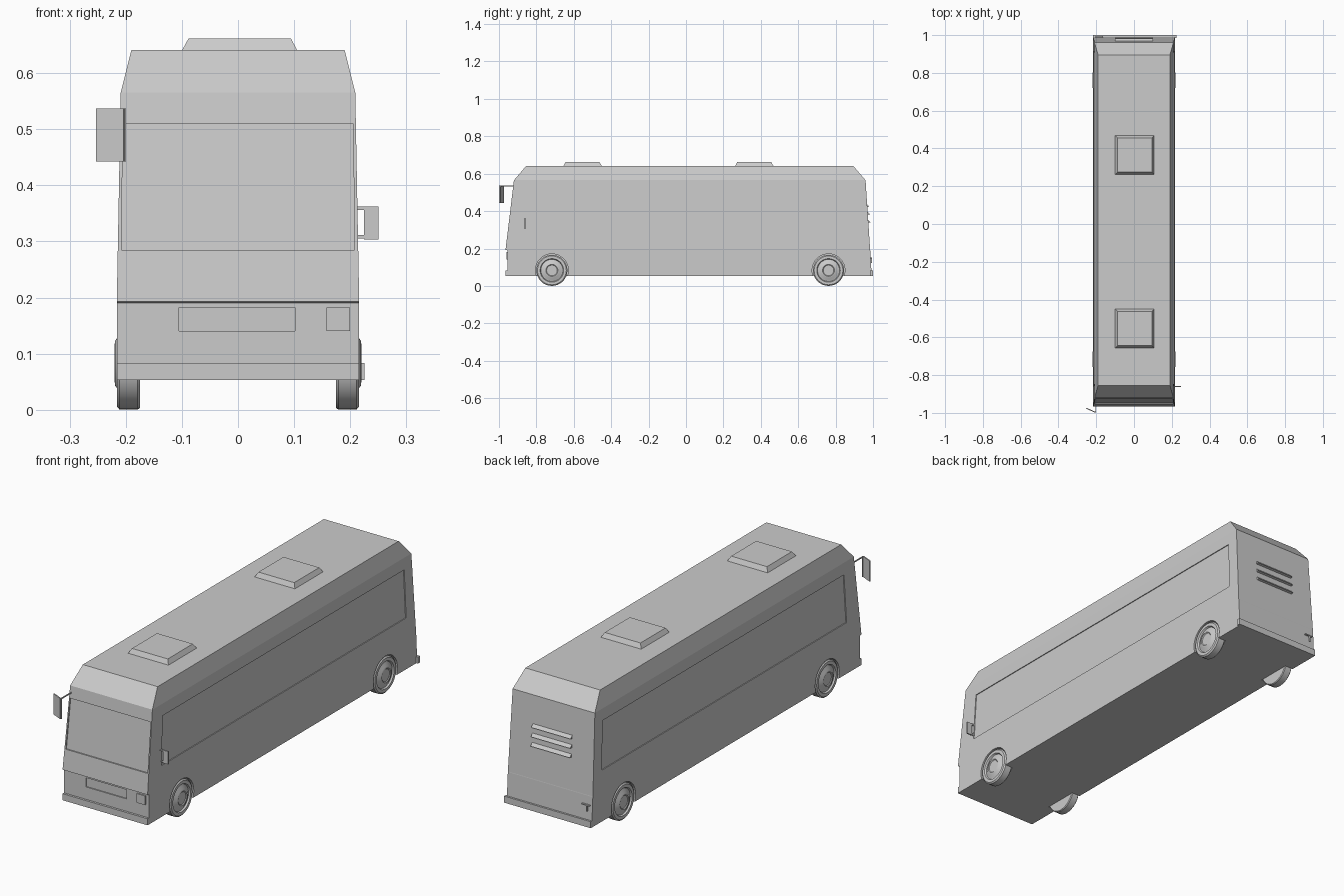
import bpy, bmesh, math
from mathutils import Vector

if "Cube" in bpy.data.objects:
    bpy.data.objects.remove(bpy.data.objects["Cube"])


def make(name, verts, faces):
    bm = bmesh.new()
    vs = [bm.verts.new(v) for v in verts]
    for f in faces:
        bm.faces.new([vs[i] for i in f])
    bmesh.ops.recalc_face_normals(bm, faces=bm.faces)
    me = bpy.data.meshes.new(name)
    bm.to_mesh(me)
    bm.free()
    ob = bpy.data.objects.new(name, me)
    bpy.context.collection.objects.link(ob)
    return ob


def loft(name, rings):
    """Closed solid through equal-sized rings of points."""
    n = len(rings[0])
    faces = [list(range(n)), [(len(rings) - 1) * n + i for i in range(n)]]
    for k in range(len(rings) - 1):
        for i in range(n):
            j = (i + 1) % n
            faces.append([k * n + i, k * n + j, (k + 1) * n + j, (k + 1) * n + i])
    return make(name, [p for r in rings for p in r], faces)


def rect(x0, x1, y0, y1, z):
    return [(x0, y0, z), (x1, y0, z), (x1, y1, z), (x0, y1, z)]


def box(name, x0, x1, y0, y1, z0, z1):
    return loft(name, [rect(x0, x1, y0, y1, z0), rect(x0, x1, y0, y1, z1)])


def slab(name, quad, a, b):
    """Panel: a quad swept from offset a to offset b."""
    return loft(name, [[tuple(Vector(p) + Vector(o)) for p in quad] for o in (a, b)])


def lathe(name, profile, x_sign, y, z, seg=32):
    """Spin (radius, x) pairs about the axle."""
    rings = []
    for r, x in profile:
        rings.append([(x_sign * x, y + r * math.cos(2 * math.pi * i / seg),
                       z + r * math.sin(2 * math.pi * i / seg)) for i in range(seg)])
    return loft(name, rings)


def cut(ob, cutter):
    cutter.hide_render = True
    m = ob.modifiers.new("cut", 'BOOLEAN')
    m.operation, m.solver, m.object = 'DIFFERENCE', 'EXACT', cutter
    bpy.context.view_layer.objects.active = ob
    bpy.ops.object.modifier_apply(modifier=m.name)
    bpy.data.objects.remove(cutter)


# body shell: half width, front y, rear y, height
sections = [(.216, -.955, .993, .053), (.216, -.955, .985, .19), (.216, -.965, .9845, .193),
            (.209, -.92, .96, .565), (.19, -.855, .895, .641)]
body = loft("bus_body", [rect(-w, w, f, r, z) for w, f, r, z in sections])

# recessed windscreen and front plate
screen = [(-.208, -.954, .285), (.208, -.954, .285), (.205, -.927, .51), (-.205, -.927, .51)]
cut(body, slab("cutter", screen, (0, .006, 0), (0, -.05, 0)))
cut(body, box("cutter", -.105, .102, -1, -.95, .14, .182))

# recessed side windows and wheel arches
AXLES, WHEEL_Z = (-.717, .762), .083
for s in (-1, 1):
    win = [(s * .2143, -.86, .287), (s * .2143, .915, .287),
           (s * .210, .907, .51), (s * .210, -.847, .51)]
    cut(body, slab("cutter", win, (-s * .004, 0, 0), (s * .05, 0, 0)))
    for y in AXLES:
        cut(body, lathe("cutter", [(.088, .173), (.088, .25)], s, y, WHEEL_Z))

# wheels with stepped rim and hub
wheel = [(.02, .175), (.08, .175), (.083, .179), (.083, .211), (.077, .216), (.063, .216),
         (.059, .209), (.053, .210), (.04, .219), (.032, .22), (.028, .217), (.01, .217)]
for s, side in ((-1, "left"), (1, "right")):
    for y, end in zip(AXLES, ("front", "rear")):
        w = lathe(f"{end}_{side}_wheel", wheel, s, y, WHEEL_Z)
        bpy.ops.object.select_all(action='DESELECT')
        w.select_set(True)
        bpy.context.view_layer.objects.active = w
        bpy.ops.object.shade_smooth_by_angle(angle=math.radians(30))

# roof hatches
for name, y in (("front_hatch", -.553), ("rear_hatch", .365)):
    loft(name, [rect(.003 - h, .003 + h, y - h, y + h, z) for h, z in ((.103, .64), (.091, .662))])

# bumpers and front tow cover
box("front_bumper", -.216, .216, -.965, -.94, .053, .083)
box("rear_bumper", -.216, .225, .985, 1.0, .053, .083)
box("front_cover", .158, .2, -.961, -.95, .14, .182)

# rear louvres: sloping wedges
for i in range(3):
    z = .42 - i * .042
    y = .985 - (z - .193) * .066
    tri = [(y - .01, z + .026), (y + .011, z + .004), (y - .01, z)]
    loft(f"louvre_{i + 1}", [[(x, a, b) for a, b in tri] for x in (-.1, .1)])

# small rear catch
box("catch_bar", -.205, -.165, .98, .995, .147, .152)
box("catch_post", -.194, -.189, .98, .995, .122, .147)

# long-arm mirror on the left front corner
slab("left_mirror", [(-.251, -.973, .442), (-.202, -.995, .442),
                     (-.202, -.995, .537), (-.251, -.973, .537)], (0, 0, 0), (-.002, -.005, 0))
box("left_mirror_arm", -.204, -.200, -.996, -.92, .532, .537)
box("left_mirror_post", -.203, -.200, -.996, -.992, .442, .537)

# bracket mirror on the right side
box("right_mirror", .225, .25, -.864, -.858, .303, .362)
for z in (.305, .356):
    box("right_mirror_bracket", .206, .226, -.864, -.858, z, z + .006)
box("right_mirror_mount", .206, .213, -.872, -.856, .303, .362)
